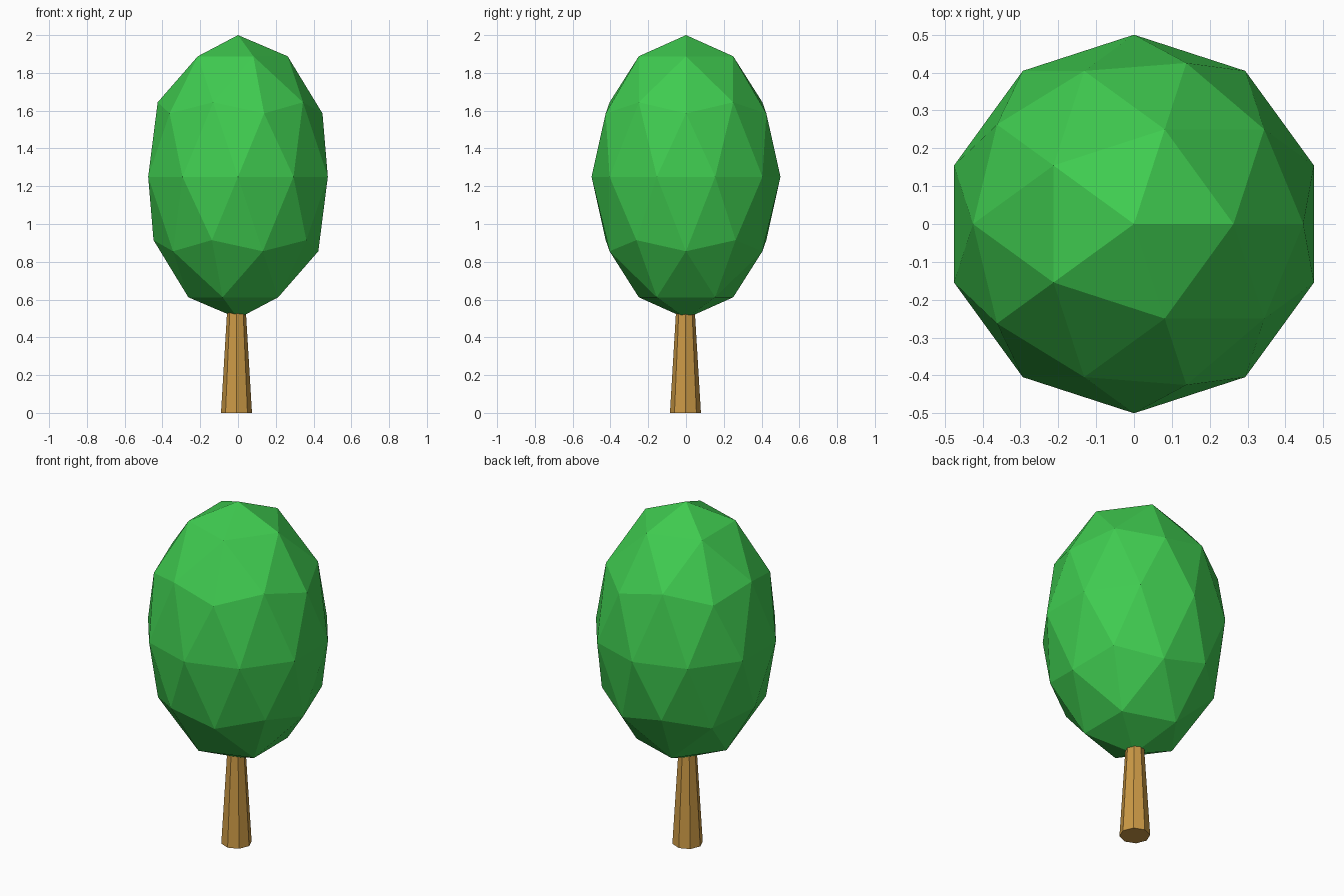
import bpy

if "Cube" in bpy.data.objects:
    bpy.data.objects.remove(bpy.data.objects["Cube"])


def paint(obj, name, colour):
    mat = bpy.data.materials.new(name)
    mat.diffuse_color = (*colour, 1)
    mat.use_nodes = True
    mat.node_tree.nodes["Principled BSDF"].inputs["Base Color"].default_value = mat.diffuse_color
    obj.data.materials.append(mat)


# Crown: faceted icosphere stretched upwards
bpy.ops.mesh.primitive_ico_sphere_add(subdivisions=2, radius=1, location=(0, 0, 1.25))
crown = bpy.context.object
crown.name = "crown"
crown.scale = (0.5, 0.5, 0.75)
paint(crown, "leaf_green", (0.05, 0.6, 0.08))

# Trunk: eight-sided taper, its top sunk into the crown
bpy.ops.mesh.primitive_cone_add(vertices=8, radius1=0.082, radius2=0.046,
                                depth=0.6, location=(-0.008, -0.003, 0.3))
trunk = bpy.context.object
trunk.name = "trunk"
paint(trunk, "bark_brown", (0.6, 0.32, 0.06))
